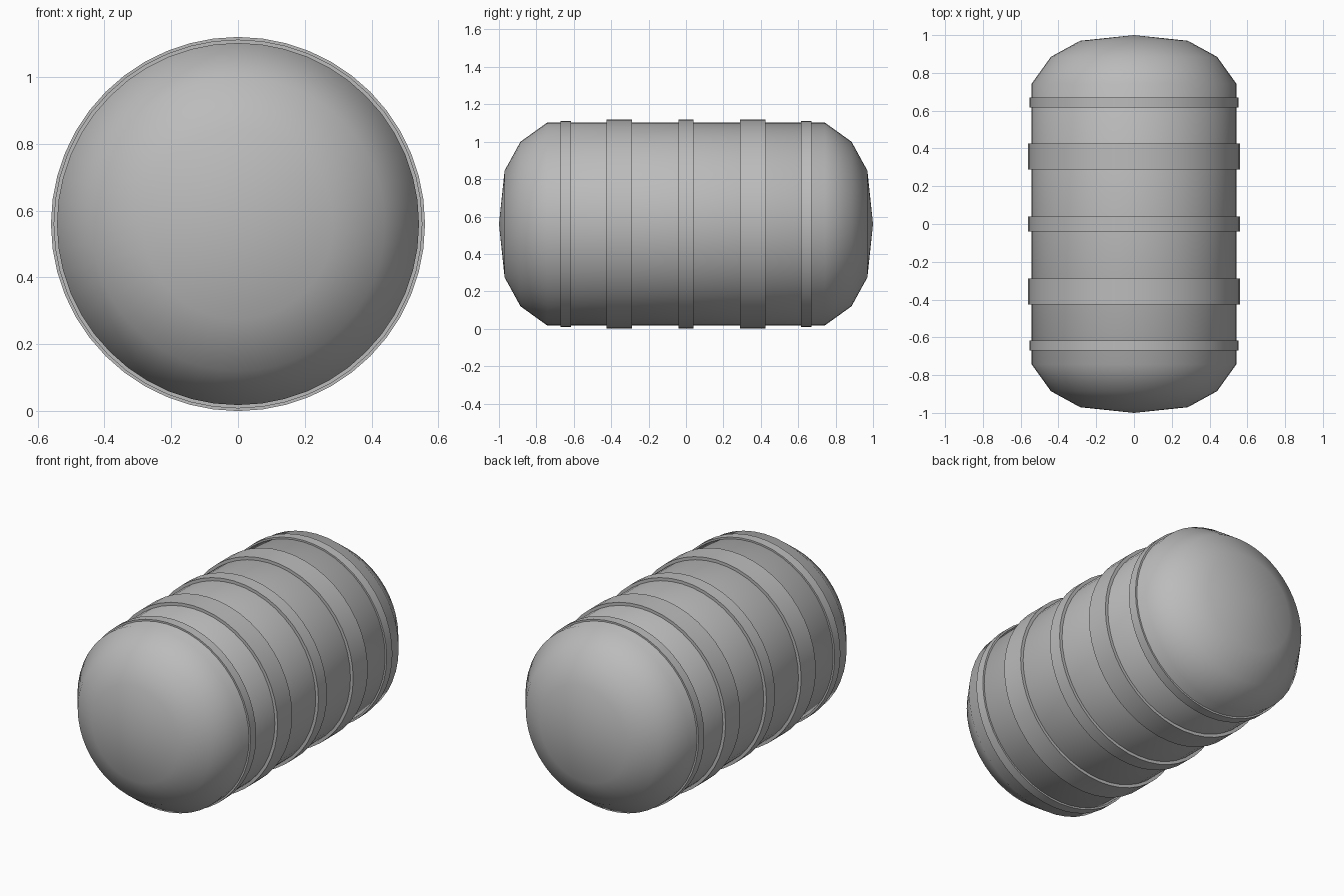
import bpy
import math

SEGMENTS = 48
CENTRE_Z = 0.56

cube = bpy.data.objects.get("Cube")
if cube:
    bpy.data.objects.remove(cube, do_unlink=True)

# Single grey metal
metal = bpy.data.materials.new("grey_metal")
metal.use_nodes = True
grey = (0.5, 0.5, 0.5, 1.0)
metal.diffuse_color = grey
metal.node_tree.nodes["Principled BSDF"].inputs["Base Color"].default_value = grey


def lathe(name, profile, angle):
    """Revolve (radius, y) points about the lengthwise axis; radius 0 is a pole."""
    verts, rings, faces = [], [], []
    for radius, y in profile:
        count = SEGMENTS if radius > 0 else 1
        ring = []
        for i in range(count):
            a = math.tau * i / SEGMENTS
            ring.append(len(verts))
            verts.append((radius * math.cos(a), y, radius * math.sin(a)))
        rings.append(ring)
    for low, high in zip(rings, rings[1:]):
        for i in range(SEGMENTS):
            j = i + 1
            corners = [low[i % len(low)], high[i % len(high)],
                       high[j % len(high)], low[j % len(low)]]
            faces.append(list(dict.fromkeys(corners)))
    mesh = bpy.data.meshes.new(name)
    mesh.from_pydata(verts, [], faces)
    mesh.materials.append(metal)
    obj = bpy.data.objects.new(name, mesh)
    obj.location.z = CENTRE_Z
    bpy.context.collection.objects.link(obj)
    bpy.ops.object.select_all(action="DESELECT")
    obj.select_set(True)
    bpy.context.view_layer.objects.active = obj
    bpy.ops.object.shade_smooth_by_angle(angle=math.radians(angle))
    return obj


# Tank body with matching domed ends
dome = [(0, -1), (0.285, -0.97), (0.44, -0.885), (0.542, -0.743)]
lathe("tank_body", dome + [(r, -y) for r, y in reversed(dome)], 60)


# Raised bands around the body
def band(name, y, width, radius):
    a, b = y - width / 2, y + width / 2
    inner = 0.53
    lathe(name, [(inner, a), (radius, a), (radius, b), (inner, b)], 30)


band("middle_band", 0, 0.08, 0.56)
for side, sign in (("front", -1), ("back", 1)):
    band(side + "_wide_band", sign * 0.357, 0.138, 0.56)
    band(side + "_end_band", sign * 0.643, 0.054, 0.552)
